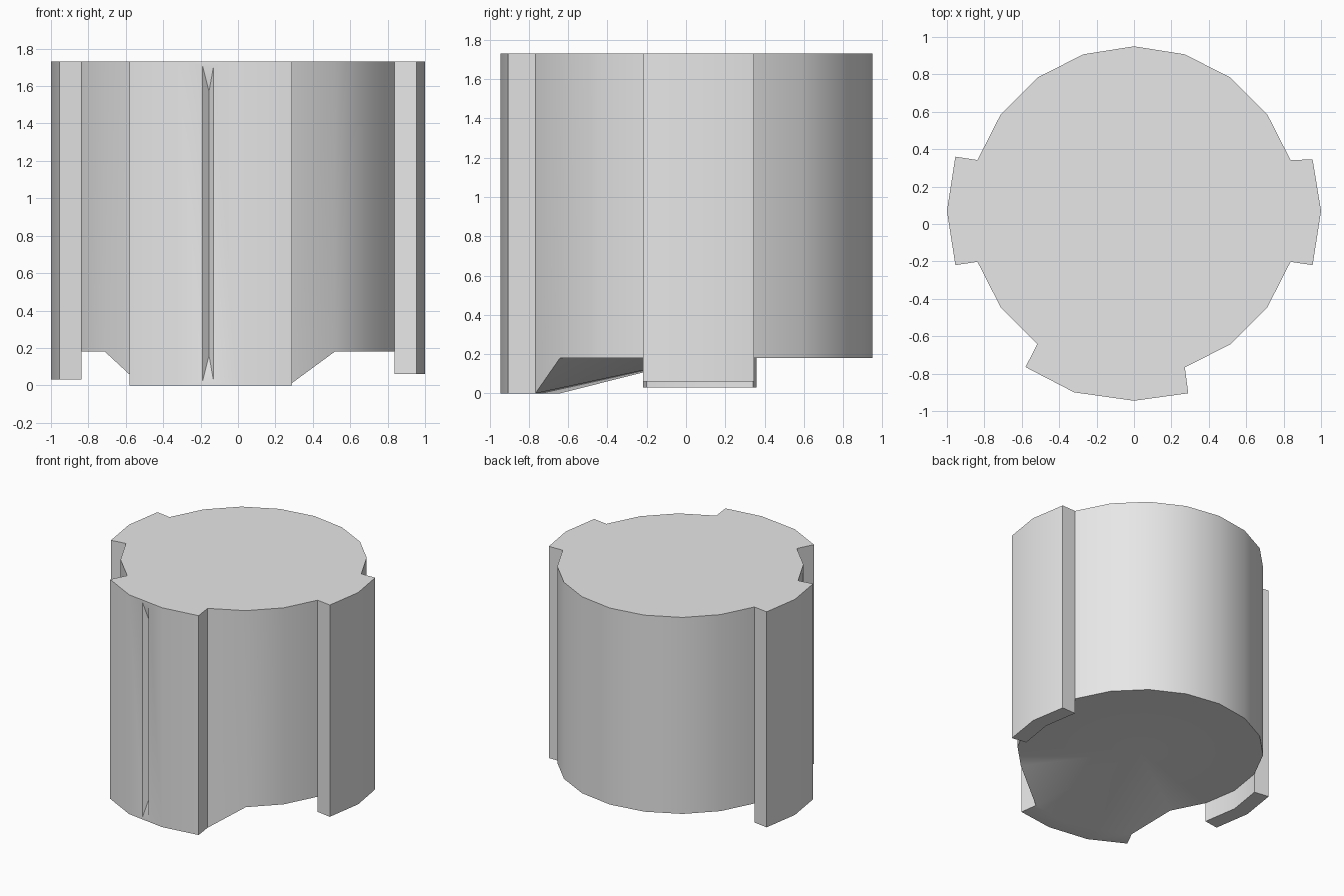
import bpy, bmesh, math
from mathutils import Vector

cube = bpy.data.objects.get("Cube")
if cube:
    bpy.data.objects.remove(cube, do_unlink=True)

SIDES, RADIUS, CY = 20, 0.88, 0.07
TOP, BASE = 1.73, 0.18
# lugs: first rim index, last rim index, underside height, outer corners
LUGS = [
    (9, 11, 0.03, [(-0.955, 0.36), (-1, 0.07), (-0.955, -0.22)]),
    (13, 16, 0.0, [(-0.58, -0.765), (-0.32, -0.9), (0, -0.945), (0.29, -0.905)]),
    (19, 21, 0.06, [(0.955, -0.22), (1, 0.07), (0.955, 0.345)]),
]
bm = bmesh.new()
cache = {}


def vert(p, z):
    key = (round(p[0], 4), round(p[1], 4), round(z, 4))
    if key not in cache:
        cache[key] = bm.verts.new(key)
    return cache[key]


def face(*points):
    verts = list(dict.fromkeys(vert(p, z) for p, z in points))
    if len(verts) > 2:
        return bm.faces.new(verts)


def rim(k):
    a = 2 * math.pi * (k % SIDES) / SIDES
    return (RADIUS * math.cos(a), CY + RADIUS * math.sin(a))


def rim_z(k):
    return 0.0 if 13 <= k % SIDES <= 16 else BASE


def grooved_panel(a, b, low):
    """Flat panel with a narrow V groove whose ends run out to the surface."""
    a2, b2 = Vector(a), Vector(b)
    along = b2 - a2
    inward = Vector((-along.y, along.x)).normalized() * 0.035

    def at(x):
        return a2 + along * ((x - a2.x) / along.x)

    left, right, floor = at(-0.19), at(-0.13), at(-0.16) + inward
    z0, z1 = 0.02, 1.71
    ll, lh, rl, rh = (left, z0), (left, z1), (right, z0), (right, z1)
    fl, fh = (floor, 0.16), (floor, 1.57)
    # frame around the groove
    face((a, low), (b, low), rl, ll)
    face((b, low), (b, TOP), rh, rl)
    face((b, TOP), (a, TOP), lh, rh)
    face((a, TOP), (a, low), ll, lh)
    # groove walls and sloping ends
    face(ll, fl, fh, lh)
    face(fl, rl, rh, fh)
    face(ll, rl, fl)
    face(lh, fh, rh)


# body walls and conical underside
covered = {k % SIDES for first, last, _, _ in LUGS for k in range(first, last)}
for k in range(SIDES):
    p, q = rim(k), rim(k + 1)
    face((p, rim_z(k)), (q, rim_z(k + 1)), ((0, CY), BASE))
    if k not in covered:
        face((p, rim_z(k)), (q, rim_z(k + 1)), (q, TOP), (p, TOP))

# lugs
for first, last, low, outer in LUGS:
    start, end = rim(first), rim(last)
    face((start, TOP), (start, rim_z(first)), (start, low), (outer[0], low), (outer[0], TOP))
    face((end, TOP), (end, rim_z(last)), (end, low), (outer[-1], low), (outer[-1], TOP))
    for a, b in zip(outer, outer[1:]):
        if a[0] < -0.2 and b[0] == 0:
            grooved_panel(a, b, low)
        else:
            face((a, low), (b, low), (b, TOP), (a, TOP))
    inner = [rim(k) for k in range(first, last + 1)]
    face(*[(p, low) for p in outer + inner[::-1]])
    for k in range(first, last):
        if rim_z(k) > low:
            face((rim(k), low), (rim(k + 1), low), (rim(k + 1), BASE), (rim(k), BASE))

# flat top following the whole outline
outline = []
for k in range(1, SIDES + 1):
    lug = next((l for l in LUGS if l[0] <= k <= l[1]), None)
    if lug is None or k in (lug[0], lug[1]):
        outline.append((rim(k), TOP))
    if lug and k == lug[0]:
        outline += [(p, TOP) for p in lug[3]]
face(*outline)

bmesh.ops.recalc_face_normals(bm, faces=bm.faces[:])
mesh = bpy.data.meshes.new("keyed_cylinder")
bm.to_mesh(mesh)
bm.free()
body = bpy.data.objects.new("keyed_cylinder", mesh)
bpy.context.collection.objects.link(body)

# single grey finish
grey = bpy.data.materials.new("light_grey")
grey.use_nodes = True
color = (0.8, 0.8, 0.8, 1)
grey.diffuse_color = color
grey.node_tree.nodes["Principled BSDF"].inputs["Base Color"].default_value = color
mesh.materials.append(grey)

bpy.ops.object.select_all(action="DESELECT")
body.select_set(True)
bpy.context.view_layer.objects.active = body
bpy.ops.object.shade_smooth_by_angle(angle=math.radians(40))
